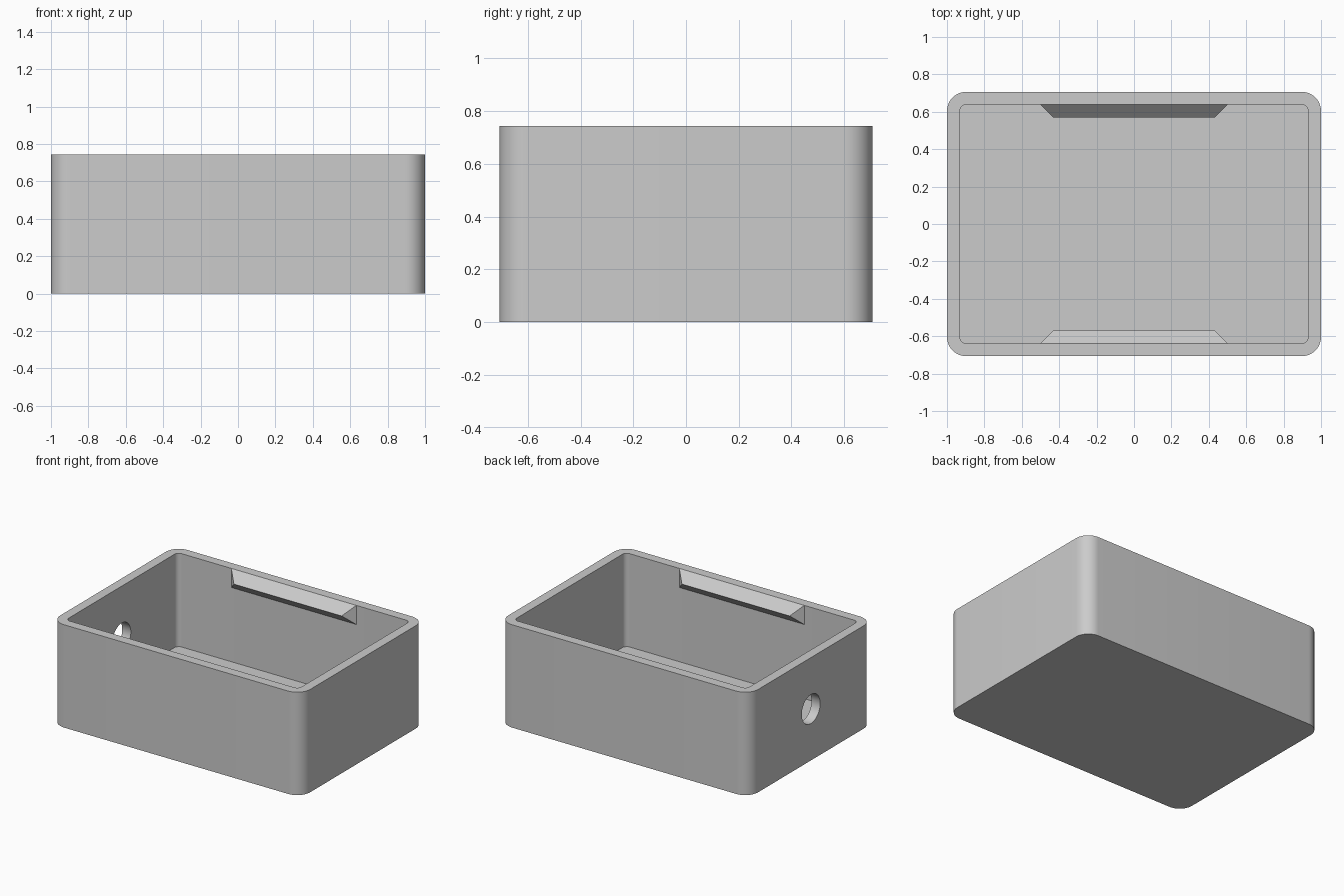
import bpy
import bmesh
import math

HALF_X, HALF_Y, HEIGHT = 1.0, 0.707, 0.744
WALL = 0.069
RADIUS = 0.104
HOLE_RADIUS = 0.105
LIP_HALF = 0.5

cube = bpy.data.objects.get("Cube")
if cube:
    bpy.data.objects.remove(cube, do_unlink=True)

grey = bpy.data.materials.new("light_grey")
grey.use_nodes = True
grey.diffuse_color = (0.6, 0.6, 0.6, 1)
grey.node_tree.nodes["Principled BSDF"].inputs["Base Color"].default_value = (0.6, 0.6, 0.6, 1)


def make_object(name, bm):
    bmesh.ops.recalc_face_normals(bm, faces=bm.faces)
    mesh = bpy.data.meshes.new(name)
    bm.to_mesh(mesh)
    bm.free()
    mesh.materials.append(grey)
    obj = bpy.data.objects.new(name, mesh)
    bpy.context.collection.objects.link(obj)
    return obj


def rounded_block(name, hx, hy, radius, z0, z1, steps=12):
    """Upright block with rounded vertical corners."""
    bm = bmesh.new()
    ring = []
    for i, (sx, sy) in enumerate([(1, 1), (-1, 1), (-1, -1), (1, -1)]):
        for k in range(steps + 1):
            a = math.pi / 2 * (i + k / steps)
            ring.append(bm.verts.new((sx * (hx - radius) + radius * math.cos(a),
                                      sy * (hy - radius) + radius * math.sin(a), z0)))
    base = bm.faces.new(ring)
    top = bmesh.ops.extrude_face_region(bm, geom=[base])["geom"]
    bmesh.ops.translate(bm, vec=(0, 0, z1 - z0),
                        verts=[v for v in top if isinstance(v, bmesh.types.BMVert)])
    return make_object(name, bm)


def cut(target, cutter):
    cutter.hide_render = True
    mod = target.modifiers.new("cut", "BOOLEAN")
    mod.operation = "DIFFERENCE"
    mod.solver = "EXACT"
    mod.object = cutter
    bpy.ops.object.select_all(action="DESELECT")
    bpy.context.view_layer.objects.active = target
    target.select_set(True)
    bpy.ops.object.modifier_apply(modifier=mod.name)
    bpy.data.objects.remove(cutter, do_unlink=True)


# Open tray with rounded corners
box = rounded_block("box_shell", HALF_X, HALF_Y, RADIUS, 0, HEIGHT)
cut(box, rounded_block("cavity_cutter", HALF_X - WALL, HALF_Y - WALL,
                       RADIUS - WALL, WALL, HEIGHT + 0.2))

# Round cable hole through the right wall
bpy.ops.mesh.primitive_cylinder_add(vertices=48, radius=HOLE_RADIUS, depth=0.3,
                                    location=(-HALF_X, 0, HEIGHT / 2),
                                    rotation=(0, math.pi / 2, 0))
hole = bpy.context.object
hole.data.materials.append(grey)
cut(box, hole)

bpy.ops.object.select_all(action="DESELECT")
box.select_set(True)
bpy.context.view_layer.objects.active = box
bpy.ops.object.shade_smooth_by_angle(angle=math.radians(30))

# Wedge-shaped snap lips inside the front and back rims
for name, side in (("front_lip", -1), ("back_lip", 1)):
    bm = bmesh.new()
    wall_y, tip_y = side * (HALF_Y - WALL), side * (HALF_Y - 2 * WALL)
    ends = []
    for sx in (-1, 1):
        ends.append([bm.verts.new((sx * LIP_HALF, wall_y, HEIGHT)),
                     bm.verts.new((sx * (LIP_HALF - WALL), tip_y, HEIGHT - WALL)),
                     bm.verts.new((sx * LIP_HALF, wall_y, HEIGHT - 2 * WALL))])
        bm.faces.new(ends[-1])
    for i in range(3):
        j = (i + 1) % 3
        bm.faces.new((ends[0][i], ends[0][j], ends[1][j], ends[1][i]))
    make_object(name, bm)
